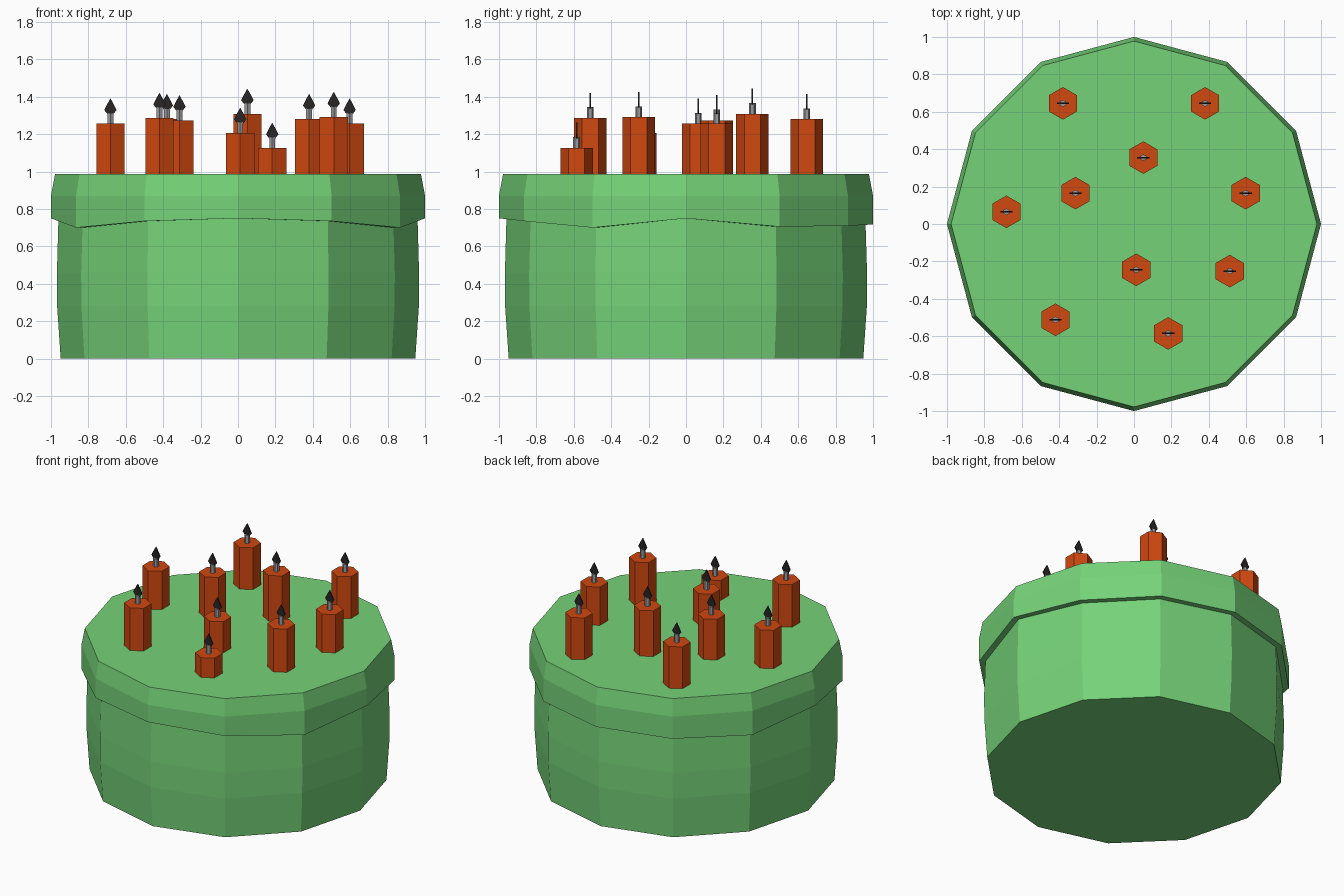
import bpy, bmesh, math

if "Cube" in bpy.data.objects:
    bpy.data.objects.remove(bpy.data.objects["Cube"])


def material(name, rgb):
    m = bpy.data.materials.new(name)
    m.diffuse_color = (*rgb, 1)
    m.use_nodes = True
    m.node_tree.nodes["Principled BSDF"].inputs["Base Color"].default_value = m.diffuse_color
    return m


GREEN = material("green_icing", (0.18, 0.65, 0.19))
ORANGE = material("orange_wax", (0.63, 0.065, 0.005))
GREY = material("grey_wick", (0.33, 0.33, 0.35))
DARK = material("dark_flame", (0.022, 0.018, 0.018))


def finish(name, bm, mat):
    bmesh.ops.recalc_face_normals(bm, faces=bm.faces)
    me = bpy.data.meshes.new(name)
    bm.to_mesh(me)
    bm.free()
    me.materials.append(mat)
    ob = bpy.data.objects.new(name, me)
    bpy.context.collection.objects.link(ob)
    return ob


def loft(name, rings, sides, mat, centre=(0, 0), turn=0.0):
    """Stack rings of (radius, z); z may be a list with one height per corner."""
    bm = bmesh.new()
    loops = []
    for r, z in rings:
        loop = []
        for i in range(sides):
            a = turn + 2 * math.pi * i / sides
            h = z[i] if isinstance(z, list) else z
            loop.append(bm.verts.new((centre[0] + r * math.cos(a),
                                      centre[1] + r * math.sin(a), h)))
        loops.append(loop)
    for lo, hi in zip(loops, loops[1:]):
        for i in range(sides):
            j = (i + 1) % sides
            bm.faces.new((lo[i], lo[j], hi[j], hi[i]))
    bm.faces.new(loops[0][::-1])
    bm.faces.new(loops[-1])
    return finish(name, bm, mat)


# Cake body with an overhanging icing lid, whose lower edge is wavy
rim = [0.75, 0.705, 0.71, 0.717, 0.715, 0.70,
       0.75, 0.70, 0.735, 0.75, 0.735, 0.70]
loft("cake", [(0.948, 0), (0.967, 0.28), (0.968, 0.46), (0.96, rim),
              (1.0, rim), (1.0, 0.87), (0.978, 0.987)], 12, GREEN)


# Flat flame plate, facing front and back
def flame(name, x, y, z):
    half = [(0.015, 0.05), (0.033, 0.073), (0.018, 0.103)]
    outline = half + [(0, 0.135)] + [(-px, pz) for px, pz in reversed(half)]
    bm = bmesh.new()
    face = bm.faces.new([bm.verts.new((x + px, y - 0.004, z + pz))
                         for px, pz in outline])
    ext = bmesh.ops.extrude_face_region(bm, geom=[face], use_keep_orig=True)
    for v in ext["geom"]:
        if isinstance(v, bmesh.types.BMVert):
            v.co.y += 0.008
    finish(name, bm, DARK)


# Candles: x, y, height of the wax top
candles = [(-0.38, 0.645, 1.28), (0.38, 0.645, 1.28), (0.05, 0.355, 1.308),
           (-0.682, 0.065, 1.256), (-0.313, 0.165, 1.273),
           (0.597, 0.165, 1.256), (0.012, -0.245, 1.206),
           (0.512, -0.252, 1.291), (-0.42, -0.512, 1.286),
           (0.183, -0.585, 1.126)]
for n, (x, y, z) in enumerate(candles, 1):
    loft(f"candle_{n}", [(0.087, 0.96), (0.087, z)], 6, ORANGE,
         (x, y), math.pi / 6)
    loft(f"wick_{n}", [(0.018, z - 0.005), (0.018, z + 0.058)], 6, GREY,
         (x, y), math.pi / 6)
    flame(f"flame_{n}", x, y, z)
